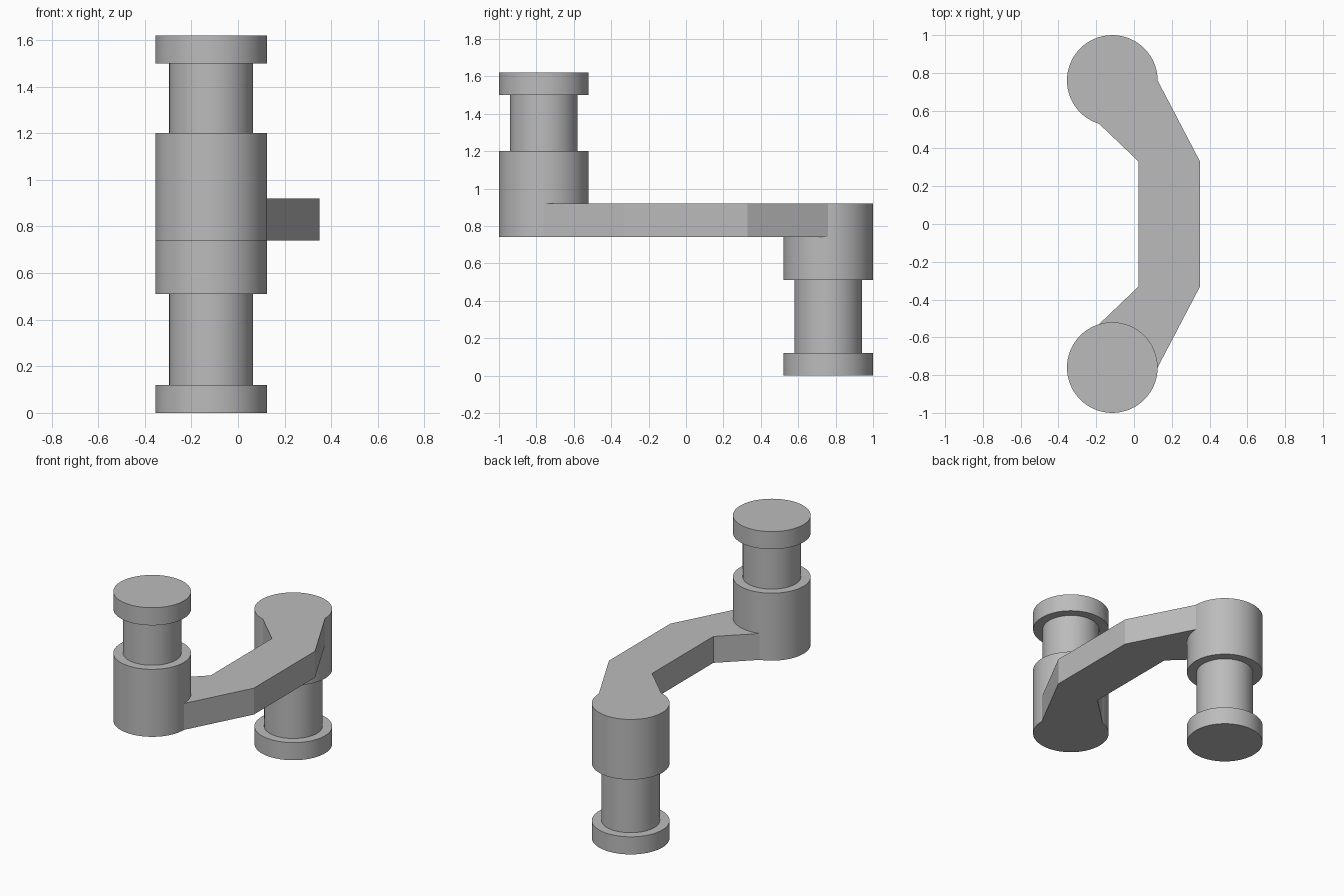
import bpy, bmesh, math

if "Cube" in bpy.data.objects:
    bpy.data.objects.remove(bpy.data.objects["Cube"])

SEG = 64
R, NECK_R = 0.24, 0.18
CX, CY = -0.115, 0.76

grey = bpy.data.materials.new("plain_grey")
grey.diffuse_color = (0.5, 0.5, 0.5, 1)
grey.use_nodes = True
grey.node_tree.nodes["Principled BSDF"].inputs["Base Color"].default_value = grey.diffuse_color


def finish(name, bm):
    bmesh.ops.recalc_face_normals(bm, faces=bm.faces)
    mesh = bpy.data.meshes.new(name)
    bm.to_mesh(mesh)
    bm.free()
    mesh.materials.append(grey)
    ob = bpy.data.objects.new(name, mesh)
    bpy.context.collection.objects.link(ob)
    bpy.context.view_layer.objects.active = ob
    ob.select_set(True)
    bpy.ops.object.shade_smooth_by_angle(angle=math.radians(20))
    ob.select_set(False)


def ring_point(i, cy):
    a = 2 * math.pi * i / SEG
    return CX + R * math.cos(a), cy + R * math.sin(a)


def post(name, cy, profile):
    """Turned post: stacked rings of (radius, height), capped at both ends."""
    bm = bmesh.new()
    rings = []
    for r, z in profile:
        ring = []
        for i in range(SEG):
            a = 2 * math.pi * i / SEG
            ring.append(bm.verts.new((CX + r * math.cos(a), cy + r * math.sin(a), z)))
        rings.append(ring)
    for lo, hi in zip(rings, rings[1:]):
        for i in range(SEG):
            j = (i + 1) % SEG
            bm.faces.new((lo[i], lo[j], hi[j], hi[i]))
    bm.faces.new(rings[0])
    bm.faces.new(rings[-1])
    finish(name, bm)


# Posts: wide hub, narrower neck, wide end cap
post("front_post", -CY, [(R, 0.74), (R, 1.20), (NECK_R, 1.20),
                         (NECK_R, 1.50), (R, 1.50), (R, 1.62)])
post("back_post", CY, [(R, 0), (R, 0.12), (NECK_R, 0.12),
                       (NECK_R, 0.51), (R, 0.51), (R, 0.92)])

# Bent arm: its ends follow the round hubs so the flat faces meet flush
back_half = [(0.35, 0.33)] + [ring_point(-i, CY) for i in range(20)] + [(0.025, 0.33)]
outline = back_half + [(x, -y) for x, y in reversed(back_half)]
bm = bmesh.new()
base = bm.faces.new([bm.verts.new((x, y, 0.74)) for x, y in outline])
ext = bmesh.ops.extrude_face_region(bm, geom=[base])
top = [v for v in ext["geom"] if isinstance(v, bmesh.types.BMVert)]
bmesh.ops.translate(bm, verts=top, vec=(0, 0, 0.18))
finish("bent_arm", bm)
